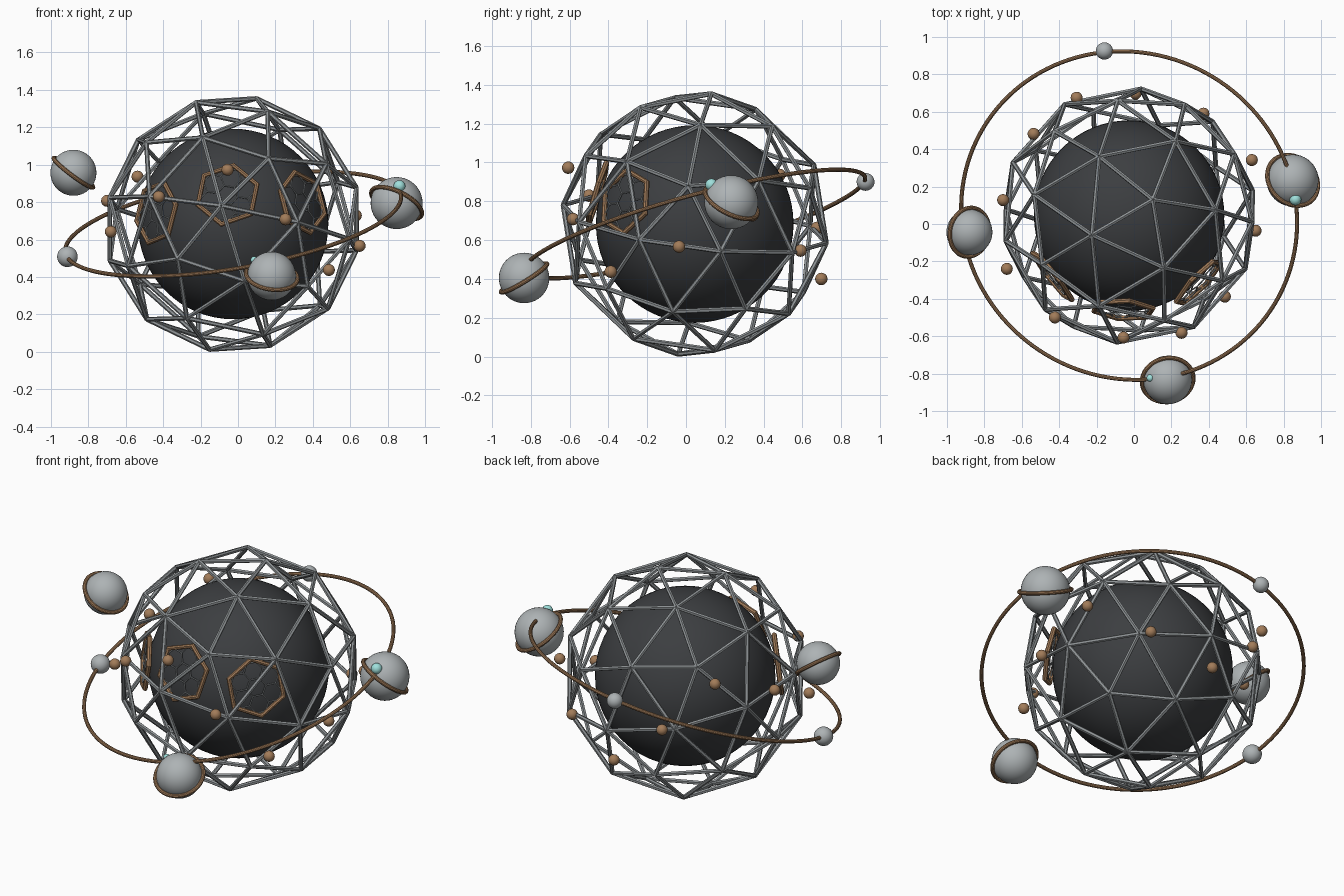
import bpy, bmesh
from math import radians, cos, sin, pi, sqrt
from mathutils import Vector, Matrix

if "Cube" in bpy.data.objects:
    bpy.data.objects.remove(bpy.data.objects["Cube"])

C = Vector((-0.026, 0.045, 0.683))   # common centre of core, cage and orbit
Z = Vector((0, 0, 1))


def material(name, rgb):
    m = bpy.data.materials.new(name)
    m.diffuse_color = (*rgb, 1)
    m.use_nodes = True
    m.node_tree.nodes["Principled BSDF"].inputs["Base Color"].default_value = m.diffuse_color
    return m


DARK = material("dark_core", (0.045, 0.048, 0.052))
STEEL = material("steel", (0.27, 0.29, 0.30))
PALE = material("pale_grey", (0.42, 0.45, 0.46))
COPPER = material("copper", (0.36, 0.2, 0.1))
TEAL = material("teal", (0.35, 0.75, 0.72))


def finish(ob, name, mat, smooth=True):
    ob.name = name
    ob.data.materials.append(mat)
    if smooth:
        bpy.ops.object.shade_smooth_by_angle(angle=radians(35))
    return ob


def ball(name, loc, r, mat, seg=32):
    bpy.ops.mesh.primitive_uv_sphere_add(segments=seg, ring_count=seg // 2, radius=r, location=loc)
    return finish(bpy.context.object, name, mat)


def aim(normal):
    return Z.rotation_difference(Vector(normal).normalized()).to_matrix().to_4x4()


def hoop(name, loc, normal, major, minor, mat, seg=64, sides=10):
    bpy.ops.mesh.primitive_torus_add(major_radius=major, minor_radius=minor,
                                     major_segments=seg, minor_segments=sides)
    ob = bpy.context.object
    ob.matrix_world = Matrix.Translation(loc) @ aim(normal)
    return finish(ob, name, mat)


def rods(name, pairs, r, mat, matrix):
    """One mesh of six-sided rods between pairs of points."""
    bm = bmesh.new()
    for a, b in pairs:
        d = b - a
        m = Matrix.Translation((a + b) / 2) @ d.to_track_quat('Z', 'Y').to_matrix().to_4x4()
        bmesh.ops.create_cone(bm, cap_ends=True, segments=6, radius1=r, radius2=r,
                              depth=d.length, matrix=m)
    me = bpy.data.meshes.new(name)
    bm.to_mesh(me)
    bm.free()
    ob = bpy.data.objects.new(name, me)
    bpy.context.collection.objects.link(ob)
    ob.matrix_world = matrix
    return finish(ob, name, mat, smooth=False)


# Dark core
ball("core_sphere", C, 0.509, DARK, 64)

# Geodesic cage: one rod per icosphere edge, slightly tilted
bm = bmesh.new()
bmesh.ops.create_icosphere(bm, subdivisions=2, radius=0.688)
edges = [(e.verts[0].co.copy(), e.verts[1].co.copy()) for e in bm.edges]
bm.free()
cage_pose = Matrix.Translation(C) @ aim((0.126, 0.085, 0.672)) @ Matrix.Rotation(radians(-6), 4, 'Z')
rods("geodesic_cage", edges, 0.0125, STEEL, cage_pose)

# Tilted orbit hoop with two beads
hoop("orbit_hoop", C, (-0.17, -0.275, 1), 0.91, 0.011, COPPER, 128)
ball("orbit_bead_left", (-0.912, -0.05, 0.508), 0.055, PALE)
ball("orbit_bead_back", (-0.158, 0.925, 0.90), 0.046, PALE)

# Moons, each with a tilted band: centre, radius, band normal
moons = [((0.18, -0.834, 0.405), 0.130, (0.15, -0.62, 1)),
         ((0.848, 0.233, 0.795), 0.139, (0.5, 0.5, 1)),
         ((-0.88, -0.044, 0.957), 0.123, (0.75, -0.15, 1))]
for i, (loc, r, n) in enumerate(moons, 1):
    ball(f"moon_{i}", loc, r, PALE, 40)
    hoop(f"moon_band_{i}", loc, n, r * 1.07, 0.0115, COPPER, 48)

# Small teal lenses on two moons
ball("moon_lens_1", (0.087, -0.824, 0.49), 0.02, TEAL, 16)
ball("moon_lens_2", (0.863, 0.131, 0.885), 0.032, TEAL, 16)

# Copper studs scattered around the cage
studs = [(-0.307, 0.675, 0.663), (-0.537, 0.482, 0.936), (-0.70, 0.128, 0.807),
         (-0.68, -0.24, 0.642), (-0.423, -0.50, 0.829), (-0.056, -0.607, 0.973),
         (0.254, -0.582, 0.708), (0.486, -0.388, 0.437), (0.65, -0.036, 0.566),
         (0.63, 0.342, 0.728), (0.371, 0.59, 0.546), (0.008, 0.697, 0.40)]
for i, p in enumerate(studs, 1):
    ball(f"cage_stud_{i}", p, 0.032, COPPER, 20)

# Honeycomb cell edges: a centre cell and six around it
r = 0.056
cells = [Vector((0, 0, 0))] + [Vector((cos(pi / 2 + k * pi / 3), sin(pi / 2 + k * pi / 3), 0)) * r * sqrt(3)
                               for k in range(6)]
comb = {}
for c in cells:
    pts = [c + Vector((cos(k * pi / 3), sin(k * pi / 3), 0)) * r for k in range(6)]
    for k in range(6):
        a, b = pts[k], pts[(k + 1) % 6]
        mid = (a + b) / 2
        comb[(round(mid.x, 3) + 0.0, round(mid.y, 3) + 0.0)] = (a, b)

# Three hexagonal panels facing outward on the front of the core
panels = [((-0.41, -0.325, 0.06), -15), ((-0.03, -0.50, 0.155), -10), ((0.37, -0.357, 0.115), 8)]
for i, (offset, twist) in enumerate(panels, 1):
    n = Vector(offset).normalized()
    side = Z.cross(n).normalized()
    up = n.cross(side)
    basis = Matrix((side, up, n)).transposed().to_4x4()
    pose = Matrix.Translation(C + n * 0.527) @ basis @ Matrix.Rotation(radians(twist), 4, 'Z')
    bpy.ops.mesh.primitive_torus_add(major_radius=0.167, minor_radius=0.015,
                                     major_segments=6, minor_segments=8)
    frame = bpy.context.object
    frame.matrix_world = pose @ Matrix.Rotation(radians(90), 4, 'Z')
    finish(frame, f"panel_frame_{i}", COPPER, smooth=False)
    rods(f"panel_honeycomb_{i}", list(comb.values()), 0.0045, STEEL, pose)
